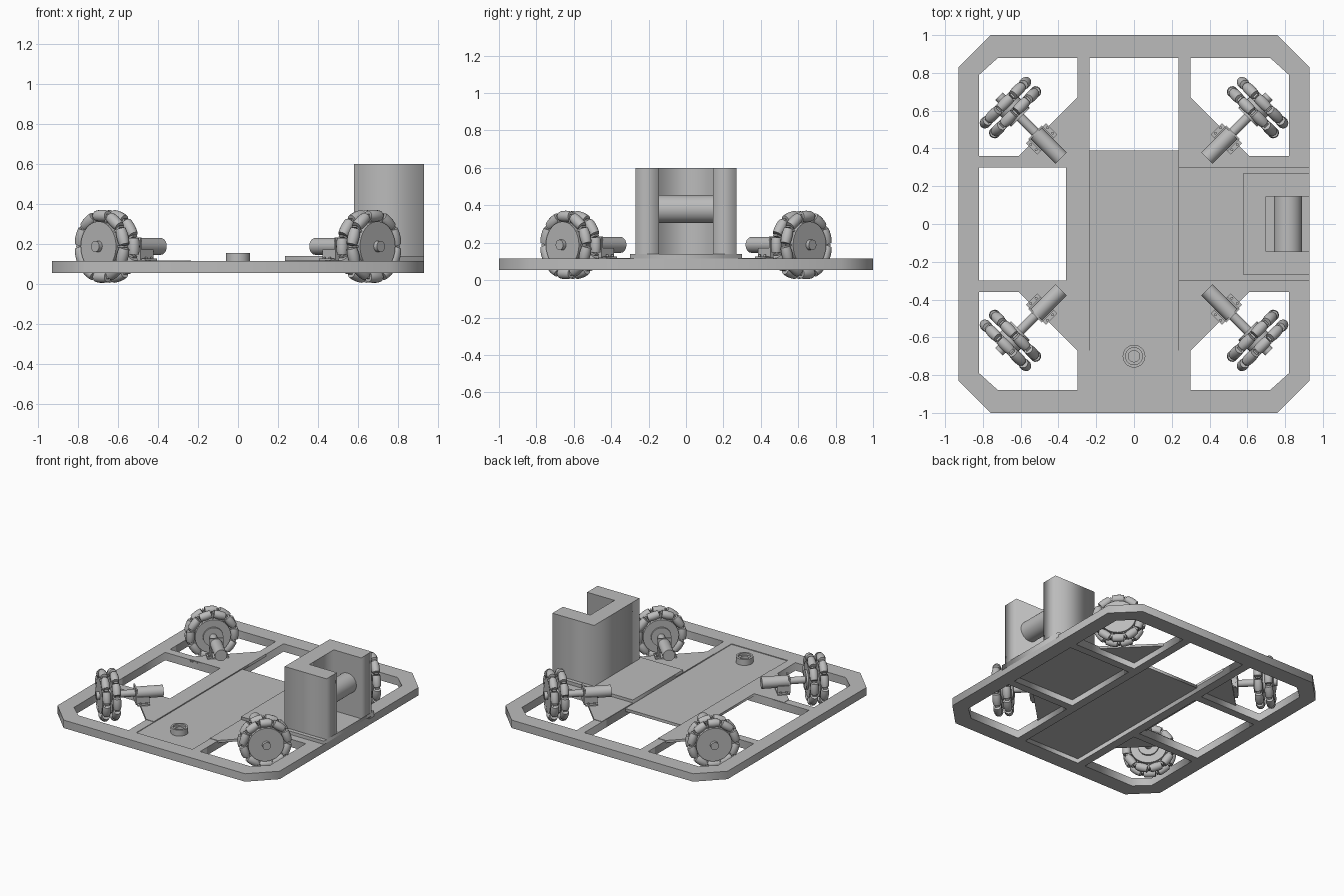
import bpy, bmesh, math
from mathutils import Matrix, Vector

if "Cube" in bpy.data.objects:
    bpy.data.objects.remove(bpy.data.objects["Cube"], do_unlink=True)

grey = bpy.data.materials.new("plain_grey")
grey.use_nodes = True
GREY = (0.5, 0.5, 0.5, 1)
grey.diffuse_color = GREY
grey.node_tree.nodes["Principled BSDF"].inputs["Base Color"].default_value = GREY


def add_object(name, mesh, matrix=Matrix(), smooth=False):
    obj = bpy.data.objects.new(name, mesh)
    bpy.context.collection.objects.link(obj)
    obj.matrix_world = matrix
    if not mesh.materials:
        mesh.materials.append(grey)
    if smooth:
        bpy.ops.object.select_all(action='DESELECT')
        obj.select_set(True)
        bpy.context.view_layer.objects.active = obj
        bpy.ops.object.shade_smooth_by_angle(angle=math.radians(35))
    return obj


def finish(bm, name):
    bmesh.ops.remove_doubles(bm, verts=bm.verts, dist=1e-5)
    bmesh.ops.recalc_face_normals(bm, faces=bm.faces)
    mesh = bpy.data.meshes.new(name)
    bm.to_mesh(mesh)
    bm.free()
    return mesh


def plate(name, loops, z0, z1):
    """Flat plate with an outline and optional holes."""
    curve = bpy.data.curves.new(name, 'CURVE')
    curve.dimensions = '2D'
    curve.fill_mode = 'BOTH'
    curve.extrude = (z1 - z0) / 2
    for loop in loops:
        spline = curve.splines.new('POLY')
        spline.points.add(len(loop) - 1)
        for point, (x, y) in zip(spline.points, loop):
            point.co = (x, y, 0, 1)
        spline.use_cyclic_u = True
    temp = bpy.data.objects.new(name, curve)
    bpy.context.collection.objects.link(temp)
    graph = bpy.context.evaluated_depsgraph_get()
    raw = bpy.data.meshes.new_from_object(temp.evaluated_get(graph))
    bm = bmesh.new()
    bm.from_mesh(raw)
    bpy.data.objects.remove(temp, do_unlink=True)
    bpy.data.meshes.remove(raw)
    mesh = finish(bm, name)
    return add_object(name, mesh, Matrix.Translation((0, 0, (z0 + z1) / 2)))


def rect(x0, x1, y0, y1):
    return [(x0, y0), (x1, y0), (x1, y1), (x0, y1)]


def lathe(bm, profile, matrix=Matrix(), steps=32):
    """Spin (radius, z) points about the local z axis."""
    verts = [bm.verts.new((r, 0, z)) for r, z in profile]
    edges = [bm.edges.new(pair) for pair in zip(verts, verts[1:])]
    made = bmesh.ops.spin(bm, geom=verts + edges, cent=(0, 0, 0), axis=(0, 0, 1),
                          angle=math.tau, steps=steps, use_merge=True)
    found = {v for e in edges for f in e.link_faces for v in f.verts}
    todo = list(found)
    while todo:
        for e in todo.pop().link_edges:
            for v in e.verts:
                if v not in found:
                    found.add(v)
                    todo.append(v)
    bmesh.ops.transform(bm, matrix=matrix, verts=list(found))


def rod(bm, radius, z0, z1, matrix=Matrix()):
    lathe(bm, [(0, z0), (radius, z0), (radius, z1), (0, z1)], matrix)


def box(bm, size, centre, turn=Matrix()):
    scale = Matrix.Diagonal((*size, 1))
    bmesh.ops.create_cube(bm, size=1, matrix=turn @ Matrix.Translation(centre) @ scale)


# Frame: chamfered outline with corner, side and centre openings
outline = [(-.76, -1), (.76, -1), (.93, -.83), (.93, .83),
           (.76, 1), (-.76, 1), (-.93, .83), (-.93, -.83)]
holes = [rect(-.235, .235, -.88, .88)]
for sx in (-1, 1):
    holes.append(rect(sx * .3, sx * .82, -.3, .3))
    for sy in (-1, 1):
        corner = [(.3, .36), (.82, .36), (.82, .79), (.72, .88), (.3, .88)]
        holes.append([(sx * x, sy * y) for x, y in corner])
plate("frame", [outline] + holes, .055, .115)

# Deck: sunken centre plate and side plates with motor corners
plate("centre_plate", [rect(-.235, .235, -.88, .39)], .088, .11)
half = [(.235, .67), (.3, .67), (.61, .36), (.61, .3), (.36, .3)]
side = half + [(x, -y) for x, y in reversed(half)]
for sx, word in ((-1, "right"), (1, "left")):
    plate(word + "_side_plate", [[(sx * x, y) for x, y in side]], .1, .118)

# Tower: base plate, open box and horizontal roller
plate("tower_base", [rect(.235, .93, -.3, .3)], .1, .14)
upper = [(.58, .27), (.93, .27), (.93, .145), (.7, .145)]
plate("tower_box", [upper + [(x, -y) for x, y in reversed(upper)]], .14, .6)
bm = bmesh.new()
rod(bm, .075, -.145, .145)
add_object("tower_roller", finish(bm, "tower_roller"),
           Matrix.Translation((.815, 0, .38)) @ Matrix.Rotation(math.pi / 2, 4, 'X'), True)

# Collar on the front of the deck
bm = bmesh.new()
lathe(bm, [(.03, .1), (.06, .1), (.06, .155), (.045, .155), (.045, .14), (.03, .14), (.03, .1)])
add_object("collar", finish(bm, "collar"), Matrix.Translation((0, -.7, 0)), True)

# Wheel rollers: two staggered rings of barrels that follow the tread circle
TREAD, FAT, COUNT = .183, .03, 10
barrel = []
for i in range(9):
    t = -.041 + .082 * i / 8
    barrel.append((math.sqrt(TREAD ** 2 - t * t) - TREAD + FAT, t))
barrel = [(0, barrel[0][1])] + barrel + [(0, barrel[-1][1])]
rollers, hub = bmesh.new(), bmesh.new()
for row, z in enumerate((-.036, .036)):
    for i in range(COUNT):
        turn = Matrix.Rotation(math.tau * (i + row / 2) / COUNT, 4, 'Z')
        place = Matrix.Translation((TREAD - FAT, 0, z)) @ Matrix.Rotation(math.pi / 2, 4, 'X')
        lathe(rollers, barrel, turn @ place, 14)
        # Roller holder between neighbouring barrels
        gap = turn @ Matrix.Rotation(math.pi / COUNT, 4, 'Z')
        box(hub, (.06, .01, .03), (.14, 0, z), gap)
    rod(hub, .125, z - .026, z + .026)
rod(hub, .07, -.075, .01)
rod(hub, .028, 0, .085)
rod(hub, .025, -.2, 0)

# Motor and its bracket, placed along the wheel axis
motor, bracket = bmesh.new(), bmesh.new()
rod(motor, .042, -.38, -.19)
box(bracket, (.15, .01, .085), (0, -.066, -.235))
box(bracket, (.1, .115, .01), (0, -.012, -.19))
for sx in (-1, 1):
    box(bracket, (.008, .05, .085), (sx * .046, -.04, -.235))
    for z in (-.215, -.255):
        bolt = Matrix.Translation((sx * .062, -.06, z)) @ Matrix.Rotation(math.pi / 2, 4, 'X')
        rod(bracket, .007, -.008, .004, bolt)

parts = [("wheel_rollers", finish(rollers, "wheel_rollers")), ("wheel_hub", finish(hub, "wheel_hub")),
         ("motor", finish(motor, "motor")), ("motor_bracket", finish(bracket, "motor_bracket"))]
for sx, xname in ((-1, "right"), (1, "left")):
    for sy, yname in ((-1, "front"), (1, "back")):
        out, up = Vector((sx, sy, 0)).normalized(), Vector((0, 0, 1))
        spin = Matrix((up.cross(out), up, out)).transposed().to_4x4()
        matrix = Matrix.Translation((sx * .655, sy * .617, .188)) @ spin
        for name, mesh in parts:
            add_object(f"{yname}_{xname}_{name}", mesh, matrix, True)
